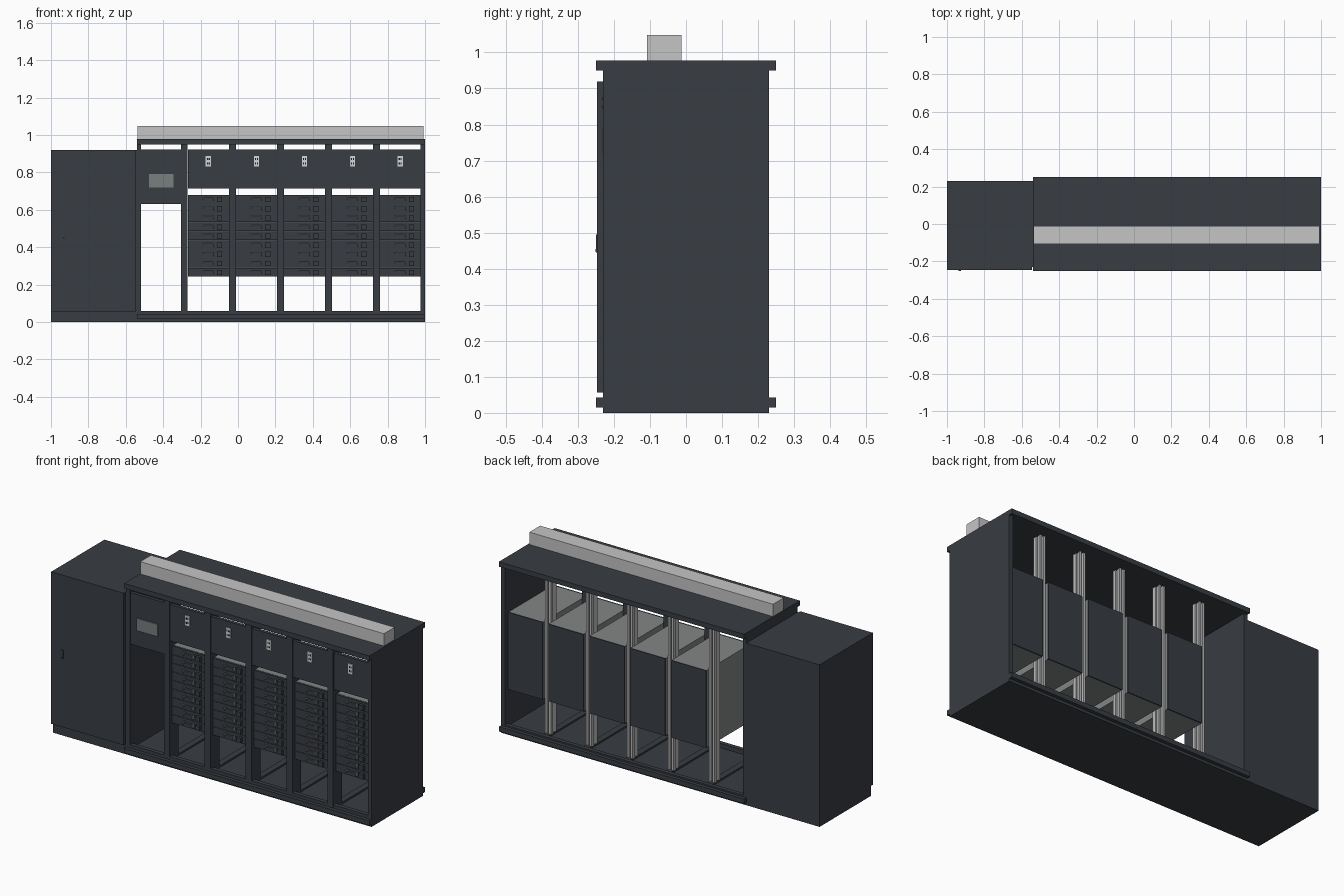
import bpy, bmesh

if "Cube" in bpy.data.objects:
    bpy.data.objects.remove(bpy.data.objects["Cube"])


def material(name, r, g, b, a=1.0):
    m = bpy.data.materials.new(name)
    m.diffuse_color = (r, g, b, a)
    m.use_nodes = True
    m.node_tree.nodes["Principled BSDF"].inputs["Base Color"].default_value = m.diffuse_color
    return m


DARK = material("charcoal_paint", 0.040, 0.047, 0.057)
BLACK = material("black_plastic", 0.012, 0.013, 0.015)
GREY = material("grey_steel", 0.23, 0.235, 0.235)
ALU = material("bare_aluminium", 0.50, 0.50, 0.50)
DUCT = material("pale_duct_plastic", 0.56, 0.56, 0.56, 0.85)
SCREEN = material("screen_glass", 0.19, 0.21, 0.21)
WHITE = material("white_plastic", 0.65, 0.66, 0.67)


def finish(name, bm, mat):
    bmesh.ops.recalc_face_normals(bm, faces=bm.faces)
    me = bpy.data.meshes.new(name)
    bm.to_mesh(me)
    bm.free()
    me.materials.append(mat)
    ob = bpy.data.objects.new(name, me)
    bpy.context.collection.objects.link(ob)
    return ob


def boxes(name, mat, *limits):
    """One object from boxes given as (x0, x1, y0, y1, z0, z1)."""
    bm = bmesh.new()
    for x0, x1, y0, y1, z0, z1 in limits:
        vs = bmesh.ops.create_cube(bm, size=1)["verts"]
        for v in vs:
            v.co.x = x1 if v.co.x > 0 else x0
            v.co.y = y1 if v.co.y > 0 else y0
            v.co.z = z1 if v.co.z > 0 else z0
    return finish(name, bm, mat)


def extrusion(name, mat, profile, z0, z1):
    """Upright bar with the given xy outline."""
    bm = bmesh.new()
    face = bm.faces.new([bm.verts.new((x, y, z0)) for x, y in profile])
    out = bmesh.ops.extrude_face_region(bm, geom=[face])["geom"]
    for v in out:
        if isinstance(v, bmesh.types.BMVert):
            v.co.z = z1
    return finish(name, bm, mat)


# Closed side cabinet with its door and lock
boxes("side_cabinet_body", DARK, (-1, -0.54, -0.23, 0.23, 0, 0.92))
boxes("side_cabinet_door", DARK, (-1, -0.545, -0.247, -0.23, 0.057, 0.92))
boxes("door_handle", DARK, (-0.938, -0.924, -0.25, -0.247, 0.445, 0.495))
boxes("door_lock", BLACK, (-0.935, -0.927, -0.2505, -0.25, 0.447, 0.454))

# Open rack shell
boxes("rack_base", DARK, (-0.54, 1, -0.23, 0.23, 0, 0.035))
boxes("rack_bottom_flange", DARK,
      (-0.54, 1, -0.25, -0.23, 0.015, 0.042), (-0.54, 1, 0.23, 0.25, 0.015, 0.042))
boxes("rack_sill", DARK,
      (-0.54, 1, -0.229, -0.205, 0.035, 0.06), (-0.54, 1, 0.205, 0.229, 0.035, 0.05))
boxes("rack_top", DARK, (-0.54, 1, -0.25, 0.25, 0.95, 0.978))
boxes("rack_right_side", DARK, (0.976, 1, -0.23, 0.23, 0, 0.975))
boxes("rack_left_side", DARK, (-0.54, -0.518, -0.23, 0.23, 0.035, 0.95))

# Uprights between bays: dark at the front, slotted aluminium at the rear
PITCH = 0.257
POSTS = [-0.287 + i * PITCH for i in range(5)]
half = [(0.018, 0.025), (0.005, 0.025), (0.005, 0.012), (-0.005, 0.012),
        (-0.005, 0.025), (-0.018, 0.025), (-0.018, 0.005), (-0.010, 0.005)]
section = half + [(-x, -y) for x, y in half]
for i, px in enumerate(POSTS):
    boxes(f"front_post_{i}", DARK, (px - 0.018, px + 0.018, -0.23, -0.15, 0.035, 0.95))
    boxes(f"floor_rail_{i}", DARK, (px - 0.018, px + 0.018, -0.2, 0.2, 0.03, 0.045))
    extrusion(f"rear_post_{i}", ALU, [(px + x, 0.155 + y) for x, y in section], 0.045, 0.95)

# Control bay with a display
boxes("control_panel", DARK, (-0.518, -0.305, -0.225, -0.205, 0.63, 0.922))
boxes("display_screen", SCREEN, (-0.476, -0.344, -0.231, -0.225, 0.72, 0.79))

# Equipment bays
ROWS = 9
Z0, Z1 = 0.242, 0.68
STEP = (Z1 - Z0) / ROWS
for i, px in enumerate(POSTS):
    x0, x1 = px + 0.0185, px + PITCH - 0.0185
    if i == 4:
        x1 = 0.975
    c = (x0 + x1) / 2

    # Upper panel with its white outlet
    boxes(f"upper_panel_{i}", DARK, (x0, x1, -0.225, -0.205, 0.715, 0.922))
    boxes(f"outlet_plate_{i}", WHITE, (c - 0.014, c + 0.014, -0.230, -0.225, 0.832, 0.888))
    boxes(f"outlet_sockets_{i}", BLACK,
          *[(c - 0.005 + dx, c + 0.001 + dx, -0.231, -0.229, z, z + 0.01)
            for z in (0.843, 0.866) for dx in (-0.003, 0.007)])

    # Chassis stack with dark rear cover
    boxes(f"chassis_{i}", GREY, (x0, x1, -0.195, 0.195, Z0, Z1))
    boxes(f"chassis_rear_{i}", DARK, (x0, x1, 0.195, 0.203, Z0, Z1))

    # Drawer fronts, pull handles and latches
    fronts, pulls, latches = [], [], []
    for r in range(ROWS):
        z = Z0 + r * STEP
        fronts.append((x0, x1, -0.207, -0.195, z + 0.0008, z + STEP - 0.0008))
        zt = z + 0.034
        pulls += [(c - 0.032, c + 0.030, -0.227, -0.222, zt - 0.003, zt + 0.002),
                  (c - 0.032, c - 0.027, -0.227, -0.207, zt - 0.012, zt + 0.002),
                  (c + 0.025, c + 0.030, -0.227, -0.207, zt - 0.022, zt + 0.002)]
        latches.append((c + 0.046, c + 0.074, -0.224, -0.207, z + 0.009, z + STEP - 0.012))
    boxes(f"drawer_fronts_{i}", DARK, *fronts)
    boxes(f"pull_handles_{i}", GREY, *pulls)
    boxes(f"drawer_latches_{i}", DARK, *latches)

# Cable duct on the roof
boxes("cable_duct", DUCT, (-0.538, 0.992, -0.108, -0.012, 0.978, 1.048))
